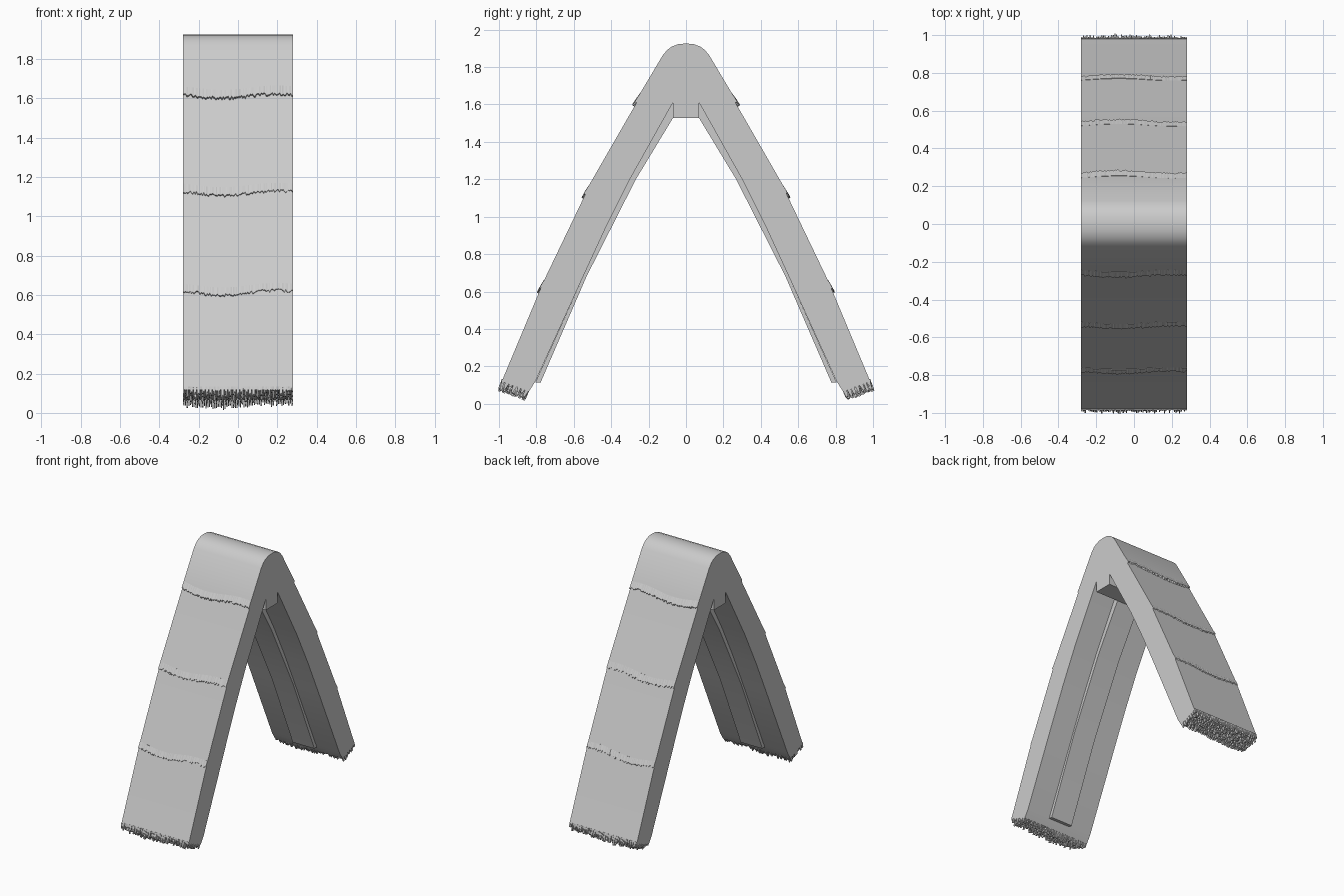
import bpy, bmesh, math, random
from mathutils import Vector

random.seed(4)
old = bpy.data.objects.get("Cube")
if old:
    bpy.data.objects.remove(old)

HALF = 0.28  # half width of the roof

straw = bpy.data.materials.new("straw_grey")
straw.use_nodes = True
straw.diffuse_color = (0.6, 0.6, 0.6, 1)
straw.node_tree.nodes["Principled BSDF"].inputs["Base Color"].default_value = (0.6, 0.6, 0.6, 1)


def finish(name, bm, smooth=True):
    bmesh.ops.recalc_face_normals(bm, faces=bm.faces)
    mesh = bpy.data.meshes.new(name)
    bm.to_mesh(mesh)
    bm.free()
    mesh.materials.append(straw)
    obj = bpy.data.objects.new(name, mesh)
    bpy.context.collection.objects.link(obj)
    if smooth:
        bpy.ops.object.select_all(action='DESELECT')
        obj.select_set(True)
        bpy.context.view_layer.objects.active = obj
        bpy.ops.object.shade_smooth_by_angle(angle=math.radians(30))
    return obj


def prism(name, profile, half_width):
    """Extrude a (y, z) outline across x."""
    bm = bmesh.new()
    face = bm.faces.new([bm.verts.new((-half_width, y, z)) for y, z in profile])
    ext = bmesh.ops.extrude_face_region(bm, geom=[face])
    verts = [v for v in ext["geom"] if isinstance(v, bmesh.types.BMVert)]
    bmesh.ops.translate(bm, verts=verts, vec=(2 * half_width, 0, 0))
    return finish(name, bm)


def wave(x):
    return 0.013 * math.sin(math.tau * (x - 0.06) / 0.56)


def loft(bm, top, bottom):
    """Closed block between two quads."""
    a = [bm.verts.new(p) for p in top]
    b = [bm.verts.new(p) for p in bottom]
    bm.faces.new(a)
    bm.faces.new(b[::-1])
    for i in range(4):
        j = (i + 1) % 4
        bm.faces.new((a[i], b[i], b[j], a[j]))


# Thatch body: arch outline, outer edge from ridge to eave then inner edge back up
outer = [(0.04, 1.923), (0.075, 1.91), (0.1, 1.892), (0.123, 1.865),
         (0.25, 1.652), (0.267, 1.605), (0.525, 1.157), (0.543, 1.11),
         (0.766, 0.645), (0.782, 0.605), (0.985, 0.12)]
inner = [(0.84, 0.065), (0.805, 0.12), (0.55, 0.68), (0.43, 0.94),
         (0.3, 1.2), (0.07, 1.61), (0.07, 1.527)]
half = outer + inner
prism("thatch_roof", [(0, 1.926)] + half + [(-y, z) for y, z in reversed(half)], HALF)

# Rafter planks under each slope
rafter = [(0.07, 1.61), (0.3, 1.2), (0.43, 0.94), (0.55, 0.68), (0.805, 0.115),
          (0.778, 0.112), (0.532, 0.68), (0.4, 0.94), (0.268, 1.2), (0.07, 1.527)]

# Start of each ragged layer edge and the direction its slope runs
layers = [((0.25, 1.655), (0.278, 1.612)),
          ((0.525, 1.16), (0.549, 1.117)),
          ((0.767, 0.65), (0.788, 0.61))]


def layer_edge(name, side, start, end):
    """Thin strip with a jagged, wavy lower lip."""
    a, b = Vector((0, *start)), Vector((0, *end))
    along = (b - a).normalized()
    out = Vector((0, -along.z, along.y))
    columns = 90
    bm = bmesh.new()
    rows = []
    for i in range(columns + 1):
        x = -HALF + 2 * HALF * i / columns
        shift = along * -wave(x) + Vector((x, 0, 0))
        tip = b + along * random.uniform(-0.012, 0.006) + out * random.uniform(-0.002, 0.002)
        pts = [a + shift - out * 0.02, a + shift - out * 0.001,
               tip + shift, tip + shift - out * 0.022]
        rows.append([bm.verts.new((p.x, side * p.y, p.z)) for p in pts])
    for r, s in zip(rows, rows[1:]):
        for k in range(4):
            n = (k + 1) % 4
            bm.faces.new((r[k], s[k], s[n], r[n]))
    bm.faces.new(rows[0])
    bm.faces.new(rows[-1][::-1])
    finish(name, bm, False)


def eave_straw(name, side):
    """Rows of tapered straw ends hanging from the lower edge."""
    along = Vector((0, 0.4, -0.915))
    out = Vector((0, 0.915, 0.4))
    top_out, top_in = Vector((0, 0.978, 0.118)), Vector((0, 0.85, 0.072))
    columns, depth_rows = 64, 7
    step = 2 * HALF / columns
    bm = bmesh.new()
    for r in range(depth_rows):
        base = top_out.lerp(top_in, r / (depth_rows - 1))
        for c in range(columns):
            x = -HALF + step * (c + 0.5)
            root = base - along * 0.012 + Vector((x, 0, 0))
            tip = base + along * (random.uniform(0.012, 0.05) - wave(x) * 0.6)
            tip += out * random.uniform(-0.007, 0.004) + Vector((x, 0, 0))

            def quad(p, w, d):
                pts = [p + Vector((sx * w, 0, 0)) + out * sy * d
                       for sx, sy in ((-1, -1), (1, -1), (1, 1), (-1, 1))]
                return [(q.x, side * q.y, q.z) for q in pts]
            loft(bm, quad(root, step * 0.5, 0.012),
                 quad(tip, step * 0.3, 0.006))
    finish(name, bm, False)


for label, side in (("front", -1), ("back", 1)):
    prism(label + "_rafter", [(side * y, z) for y, z in rafter], 0.09)
    for n, (start, end) in enumerate(layers, 1):
        layer_edge(f"{label}_layer_edge_{n}", side, start, end)
    eave_straw(label + "_eave_straw", side)
